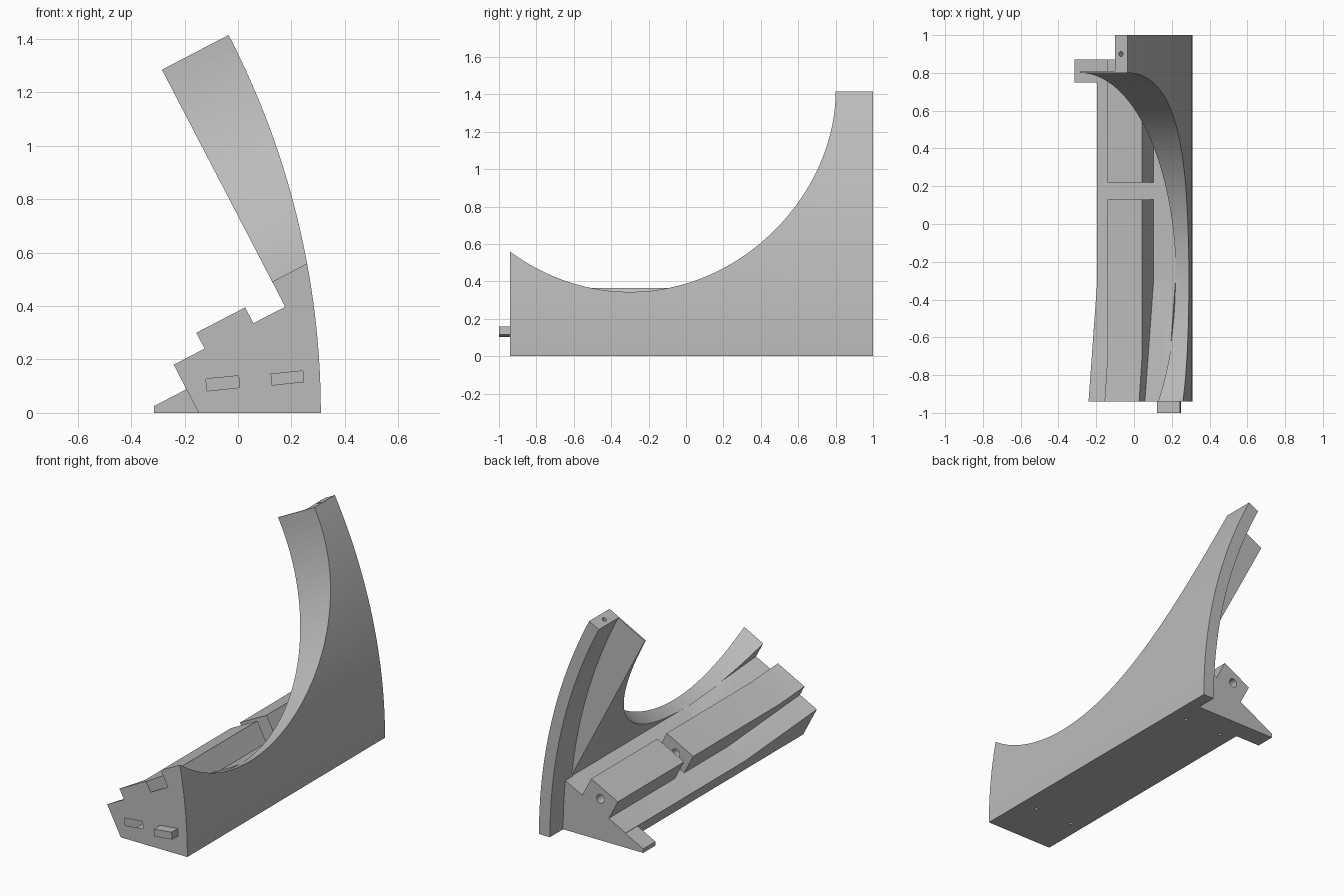
import bpy, bmesh, math

if "Cube" in bpy.data.objects:
    bpy.data.objects.remove(bpy.data.objects["Cube"])

TILT = math.atan2(0.13, 0.25)
C, S = math.cos(TILT), math.sin(TILT)
R, CX = 3.07, 0.31 - 3.07          # outer arc radius and centre x (centre z = 0)
TOP = 1.271                        # top plane, measured along the tilted up axis

grey = bpy.data.materials.new("light_grey")
grey.diffuse_color = (0.5, 0.5, 0.5, 1)
grey.use_nodes = True
grey.node_tree.nodes["Principled BSDF"].inputs["Base Color"].default_value = grey.diffuse_color


def tilted(u, y, v):
    """Tilted frame: u points outwards, v points up along the panel."""
    return (C * u - S * v, y, S * u + C * v)


def prism(name, pts, place, a, b):
    """Extrude a 2D outline from a to b, with place() giving 3D points."""
    bm = bmesh.new()
    lo = [bm.verts.new(place(p, a)) for p in pts]
    hi = [bm.verts.new(place(p, b)) for p in pts]
    bm.faces.new(lo)
    bm.faces.new(hi[::-1])
    n = len(pts)
    for i in range(n):
        bm.faces.new((lo[i], hi[i], hi[(i + 1) % n], lo[(i + 1) % n]))
    bmesh.ops.recalc_face_normals(bm, faces=bm.faces)
    me = bpy.data.meshes.new(name)
    bm.to_mesh(me)
    bm.free()
    me.materials.append(grey)
    ob = bpy.data.objects.new(name, me)
    bpy.context.collection.objects.link(ob)
    return ob


def along_y(p, t):        # outline in (x, z)
    return (p[0], t, p[1])


def along_u(p, t):        # outline in (y, v)
    return tilted(t, p[0], p[1])


def along_v(p, t):        # outline in (u, y)
    return tilted(p[0], p[1], t)


def along_z(p, t):        # outline in (x, y)
    return (p[0], p[1], t)


def circle(a, b, r, n=20):
    return [(a + r * math.cos(2 * math.pi * i / n), b + r * math.sin(2 * math.pi * i / n))
            for i in range(n)]


def arc(r, n=28):
    """Arc from the ground up to the tilted top plane."""
    lo, hi = 0.0, 0.8
    for _ in range(40):
        t = (lo + hi) / 2
        v = -S * (CX + r * math.cos(t)) + C * r * math.sin(t)
        lo, hi = (t, hi) if v < TOP else (lo, t)
    return [(CX + r * math.cos(lo * i / n), r * math.sin(lo * i / n)) for i in range(n + 1)]


def combine(target, other, op):
    mod = target.modifiers.new("combine", 'BOOLEAN')
    mod.operation, mod.object, mod.solver = op, other, 'EXACT'
    dg = bpy.context.evaluated_depsgraph_get()
    dg.update()
    me = bpy.data.meshes.new_from_object(target.evaluated_get(dg))
    target.modifiers.clear()
    target.data = me
    bpy.data.objects.remove(other)


# Full block under the outer arc
left_top, left_low = tilted(-0.13, 0, TOP), tilted(-0.13, 0, 0.0687)
outline = arc(R) + [(left_top[0], left_top[2]), (left_low[0], 0.0)]
bracket = prism("curved_bracket", outline, along_y, -0.94, 0.87)

# Clear the space behind the panel, down to the sloping floor
floor = [(-1.1, 0.296), (-0.3, 0.171), (1.1, 0.171), (1.1, 2), (-1.1, 2)]
combine(bracket, prism("floor_cutter", floor, along_u, -0.6, 0.34), 'DIFFERENCE')
back = [(0.81, 0.171), (1.1, 0.171), (1.1, 2), (0.81, 2)]
combine(bracket, prism("back_cutter", back, along_u, -0.6, 1.2), 'DIFFERENCE')

# Large round sweep through the panel
N = 64
sweep = [(-0.3 - 1.1 * math.cos(math.pi * i / N), TOP - 1.1 * math.sin(math.pi * i / N))
         for i in range(N + 1)] + [(0.8, 2), (-1.4, 2)]
combine(bracket, prism("sweep_cutter", sweep, along_u, 0.336, 1.3), 'DIFFERENCE')

# Back rib following the arc
rib = arc(R) + arc(R - 0.075)[::-1]
combine(bracket, prism("back_rib", rib, along_y, 0.803, 1.0), 'UNION')

# Raised ridge with a gap
ridge = [(-0.94, 0.12), (-0.94, 0.338), (-0.71, 0.305), (0.13, 0.305), (0.13, 0.171),
         (0.22, 0.171), (0.22, 0.305), (0.87, 0.305), (0.87, 0.12)]
combine(bracket, prism("ridge", ridge, along_u, 0.0, 0.206), 'UNION')

# Side foot at the back
foot = [(-0.315, 0), (-0.315, 0.025), (-0.19, 0.09), (-0.1, 0.09), (-0.1, 0)]
combine(bracket, prism("side_foot", foot, along_y, 0.75, 0.87), 'UNION')

# Two front pegs
for dx, dz in ((0, 0), (0.242, 0.02)):
    peg = [(-0.12 + dx, 0.127 + dz), (0.002 + dx, 0.139 + dz),
           (0.006 + dx, 0.095 + dz), (-0.116 + dx, 0.082 + dz)]
    combine(bracket, prism("front_peg", peg, along_y, -1.0, -0.92), 'UNION')

# Bolt holes: ridge, rib top and underside
hole = [tilted(u, 0, v) for u, v in circle(0.1, 0.238, 0.027)]
hole = [(p[0], p[2]) for p in hole]
combine(bracket, prism("ridge_hole", hole, along_y, 0.02, 0.95), 'DIFFERENCE')
rib_u = C * -0.07 + S * 1.397
combine(bracket, prism("rib_hole", circle(rib_u, 0.9, 0.013, 16), along_v, 1.17, 1.4), 'DIFFERENCE')
for x in (-0.06, 0.2):
    for y in (-0.645, 0.705):
        combine(bracket, prism("base_hole", circle(x, y, 0.01, 16), along_z, -0.1, 0.06), 'DIFFERENCE')

# Smooth the curved faces, keep the edges sharp
bpy.ops.object.select_all(action='DESELECT')
bracket.select_set(True)
bpy.context.view_layer.objects.active = bracket
bpy.ops.object.shade_smooth_by_angle(angle=math.radians(25))
